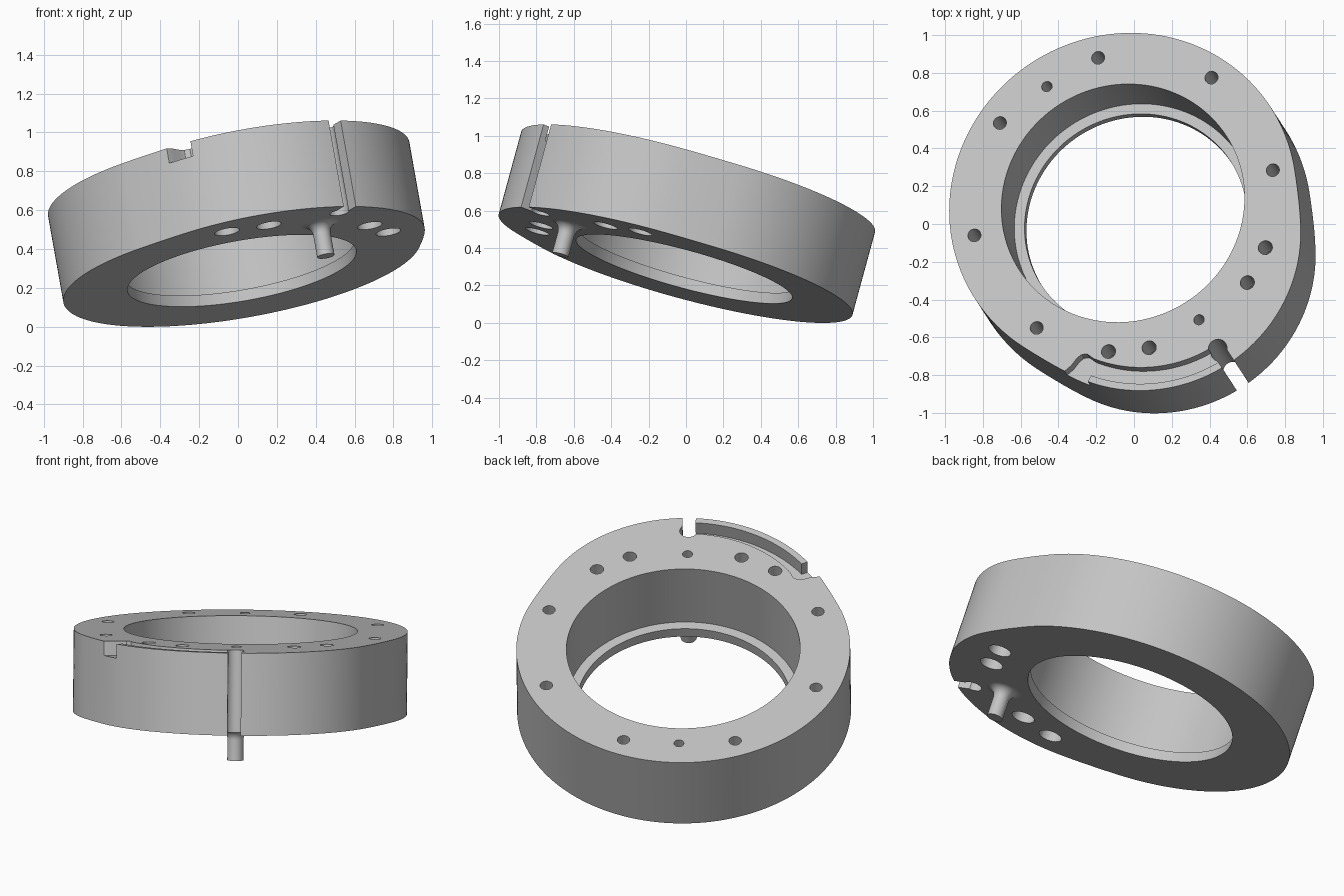
import bpy, bmesh
from math import cos, sin, radians, sqrt, pi, tau
from mathutils import Matrix, Vector

old = bpy.data.objects.get("Cube")
if old:
    bpy.data.objects.remove(old, do_unlink=True)

# Main dimensions
THICK = 0.465
BODY_R, BORE_R, LIP_R, LIP_H = 0.933, 0.653, 0.598, 0.06
LOBE_C, LOBE_R = 0.243, 0.827

# Tilted frame: first axis points uphill through the lobe, third is the ring axis
axis = Vector((-0.169, 0.259, 0.951)).normalized()
side = Vector((0, 0, 1)).cross(Vector((-axis.x, -axis.y, 0))).normalized()
uphill = side.cross(axis)
frame = Matrix((uphill, side, axis)).transposed().to_4x4()
frame.translation = (0.02, -0.01, 0.288)
TOP = frame @ Vector((0, 0, THICK))

metal = bpy.data.materials.new("grey metal")
metal.use_nodes = True
metal.diffuse_color = (0.55, 0.55, 0.55, 1)
metal.node_tree.nodes["Principled BSDF"].inputs["Base Color"].default_value = metal.diffuse_color


def make_object(name, bm):
    bmesh.ops.recalc_face_normals(bm, faces=bm.faces)
    mesh = bpy.data.meshes.new(name)
    bm.to_mesh(mesh)
    bm.free()
    mesh.materials.append(metal)
    obj = bpy.data.objects.new(name, mesh)
    bpy.context.collection.objects.link(obj)
    obj.matrix_world = frame
    return obj


def prism(name, points, low, high):
    bm = bmesh.new()
    face = bm.faces.new([bm.verts.new((x, y, low)) for x, y in points])
    grown = bmesh.ops.extrude_face_region(bm, geom=[face])["geom"]
    verts = [g for g in grown if isinstance(g, bmesh.types.BMVert)]
    bmesh.ops.translate(bm, verts=verts, vec=(0, 0, high - low))
    return make_object(name, bm)


def arc(radius, start, end, steps, cx=0.0, cy=0.0):
    angles = [radians(start + (end - start) * i / steps) for i in range(steps + 1)]
    return [(cx + radius * cos(t), cy + radius * sin(t)) for t in angles]


def disc(name, radius, low, high, cx=0.0, cy=0.0, sides=28):
    return prism(name, arc(radius, 0, 360, sides, cx, cy)[:-1], low, high)


def outline(count=192):
    # Round body blended into the offset lobe
    blend = 0.04
    points = []
    for i in range(count):
        t = tau * i / count
        lobe = LOBE_C * cos(t) + sqrt(LOBE_R ** 2 - (LOBE_C * sin(t)) ** 2)
        h = max(blend - abs(lobe - BODY_R), 0) / blend
        r = max(lobe, BODY_R) + h * h * blend / 4
        points.append((r * cos(t), r * sin(t)))
    return points


def on_top(x, y):
    # Drop a plan position straight onto the tilted top face
    dx, dy = x - TOP.x, y - TOP.y
    dz = -(axis.x * dx + axis.y * dy) / axis.z
    d = Vector((dx, dy, dz))
    return d.dot(uphill), d.dot(side)


ring = prism("ring_body", outline(), 0, THICK)
OVER = THICK + 0.1
cutters = [
    disc("bore_cutter", BORE_R, LIP_H, OVER, sides=128),
    disc("lip_cutter", LIP_R, -0.1, LIP_H + 0.05, sides=128),
]

# Blind holes in the top face
blind = [(-0.19, 0.88), (0.41, 0.775), (-0.71, 0.535), (0.735, 0.285),
         (-0.515, -0.55), (-0.845, -0.06)]
for x, y in blind:
    cutters.append(disc("hole_cutter", 0.035, THICK - 0.25, OVER, *on_top(x, y)))
for a in (-0.775, 0.775):
    cutters.append(disc("dowel_hole_cutter", 0.028, THICK - 0.2, OVER, a, 0))

# Bolt holes, counterbored from below
for x, y in [(0.695, -0.125), (0.60, -0.31), (0.08, -0.655), (-0.135, -0.675)]:
    a, b = on_top(x, y)
    cutters.append(disc("bolt_hole_cutter", 0.038, 0.2, OVER, a, b))
    cutters.append(disc("counterbore_cutter", 0.065, -0.1, 0.25, a, b))

# Curved pocket behind the thin rim, open at its far end
pocket = arc(0.70, 0, -56, 28, LOBE_C)
pocket += [(0.595, -0.595), (0.58, -0.62), (0.582, -0.65), (0.60, -0.70), (0.63, -0.92), (0.76, -0.74)]
pocket += arc(0.79, -54, 0, 28, LOBE_C)
cutters.append(prism("pocket_cutter", pocket, THICK - 0.08, OVER))

# Keyhole slot through the lobe
cutters.append(disc("slot_end_cutter", 0.05, -0.1, OVER, 0.965, 0))
w = 0.037
cutters.append(prism("slot_cutter", [(0.96, -w), (1.2, -w), (1.2, w), (0.96, w)], -0.1, OVER))

bpy.context.view_layer.objects.active = ring
for cutter in cutters:
    mod = ring.modifiers.new("cut", "BOOLEAN")
    mod.operation = "DIFFERENCE"
    mod.solver = "EXACT"
    mod.object = cutter
    bpy.ops.object.modifier_apply(modifier=mod.name)
    bpy.data.objects.remove(cutter, do_unlink=True)

# Locating pin under the ring, flared where it meets the face
PIN_R, PIN_L, FLARE = 0.045, 0.173, 0.055
profile = [(0, -PIN_L), (PIN_R, -PIN_L)]
for i in range(9):
    t = pi / 2 * i / 8
    profile.append((PIN_R + FLARE * (1 - cos(t)), FLARE * (sin(t) - 1)))
profile += [(PIN_R + FLARE, 0.01), (0, 0.01)]
bm = bmesh.new()
verts = [bm.verts.new((0.775 + r, 0, z)) for r, z in profile]
edges = [bm.edges.new(pair) for pair in zip(verts, verts[1:])]
bmesh.ops.spin(bm, geom=verts + edges, cent=(0.775, 0, 0), axis=(0, 0, 1), angle=tau, steps=32)
bmesh.ops.remove_doubles(bm, verts=bm.verts, dist=0.0005)
pin = make_object("locating_pin", bm)

for obj in (ring, pin):
    bpy.ops.object.select_all(action="DESELECT")
    obj.select_set(True)
    bpy.context.view_layer.objects.active = obj
    bpy.ops.object.shade_smooth_by_angle(angle=radians(30))
